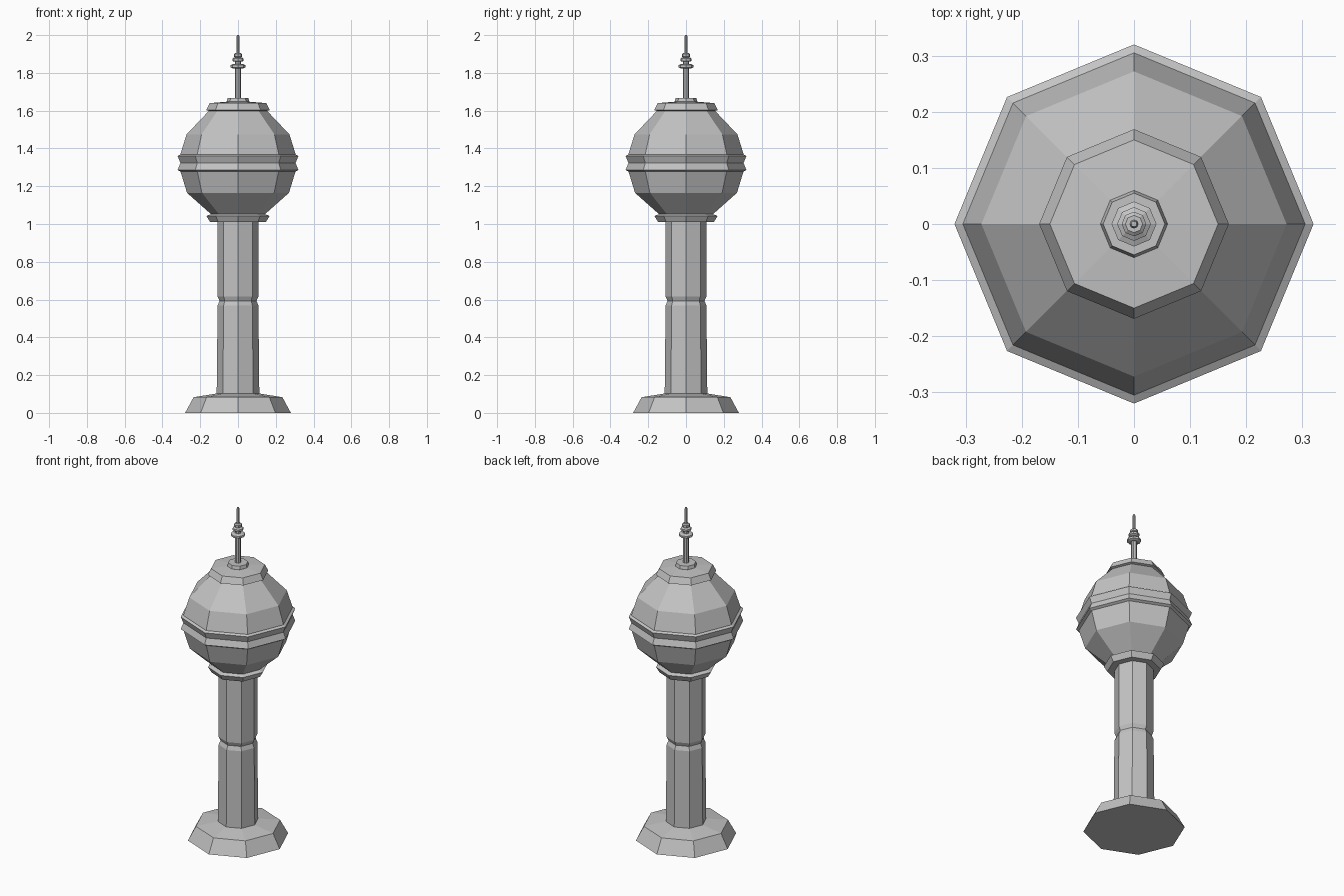
import bpy
import bmesh
import math

cube = bpy.data.objects.get("Cube")
if cube:
    bpy.data.objects.remove(cube)

# One plain concrete colour for the whole tower
concrete = bpy.data.materials.new("concrete_grey")
concrete.use_nodes = True
grey = (0.55, 0.55, 0.55, 1)
concrete.diffuse_color = grey
concrete.node_tree.nodes["Principled BSDF"].inputs["Base Color"].default_value = grey


def lathe(name, profile, sides=8):
    """Spin (radius, height) points into a closed, flat-faced, capped solid."""
    bm = bmesh.new()
    rings = []
    for r, z in profile:
        rings.append([bm.verts.new((r * math.cos(i * math.tau / sides),
                                    r * math.sin(i * math.tau / sides), z))
                      for i in range(sides)])
    for low, high in zip(rings, rings[1:]):
        for i in range(sides):
            j = (i + 1) % sides
            bm.faces.new((low[i], low[j], high[j], high[i]))
    bm.faces.new(rings[0][::-1])
    bm.faces.new(rings[-1])
    mesh = bpy.data.meshes.new(name)
    bm.to_mesh(mesh)
    bm.free()
    mesh.materials.append(concrete)
    obj = bpy.data.objects.new(name, mesh)
    bpy.context.collection.objects.link(obj)
    return obj


# Plinth and shaft with its grooved joint
lathe("base", [(0.28, 0), (0.235, 0.083), (0.11, 0.103)])
lathe("shaft", [(0.113, 0.09), (0.108, 0.568), (0.098, 0.593),
                (0.108, 0.616), (0.108, 1.03)])

# Observation sphere with its lower collar and roof cap
lathe("lower_collar", [(0.148, 1.01), (0.167, 1.043), (0.14, 1.053)])
lathe("sphere", [(0.135, 1.045), (0.27, 1.165), (0.305, 1.28),
                 (0.305, 1.37), (0.272, 1.475), (0.148, 1.605)])
lathe("viewing_band", [(0.303, 1.277), (0.32, 1.286), (0.305, 1.323),
                       (0.32, 1.36), (0.303, 1.369)])
lathe("roof_cap", [(0.14, 1.595), (0.169, 1.603), (0.15, 1.64), (0.055, 1.648)])

# Mast with its mount, discs and spire
lathe("mast_mount", [(0.054, 1.64), (0.06, 1.648), (0.055, 1.667)])
lathe("mast", [(0.016, 1.66), (0.016, 1.9)])
for name, radius, z in (("lower_disc", 0.04, 1.835),
                        ("middle_disc", 0.03, 1.87),
                        ("upper_disc", 0.022, 1.893)):
    lathe(name, [(radius * 0.7, z - 0.011), (radius, z - 0.006),
                 (radius, z + 0.006), (radius * 0.7, z + 0.011)])
lathe("spire", [(0.008, 1.89), (0.008, 1.99), (0.005, 2.0)])
